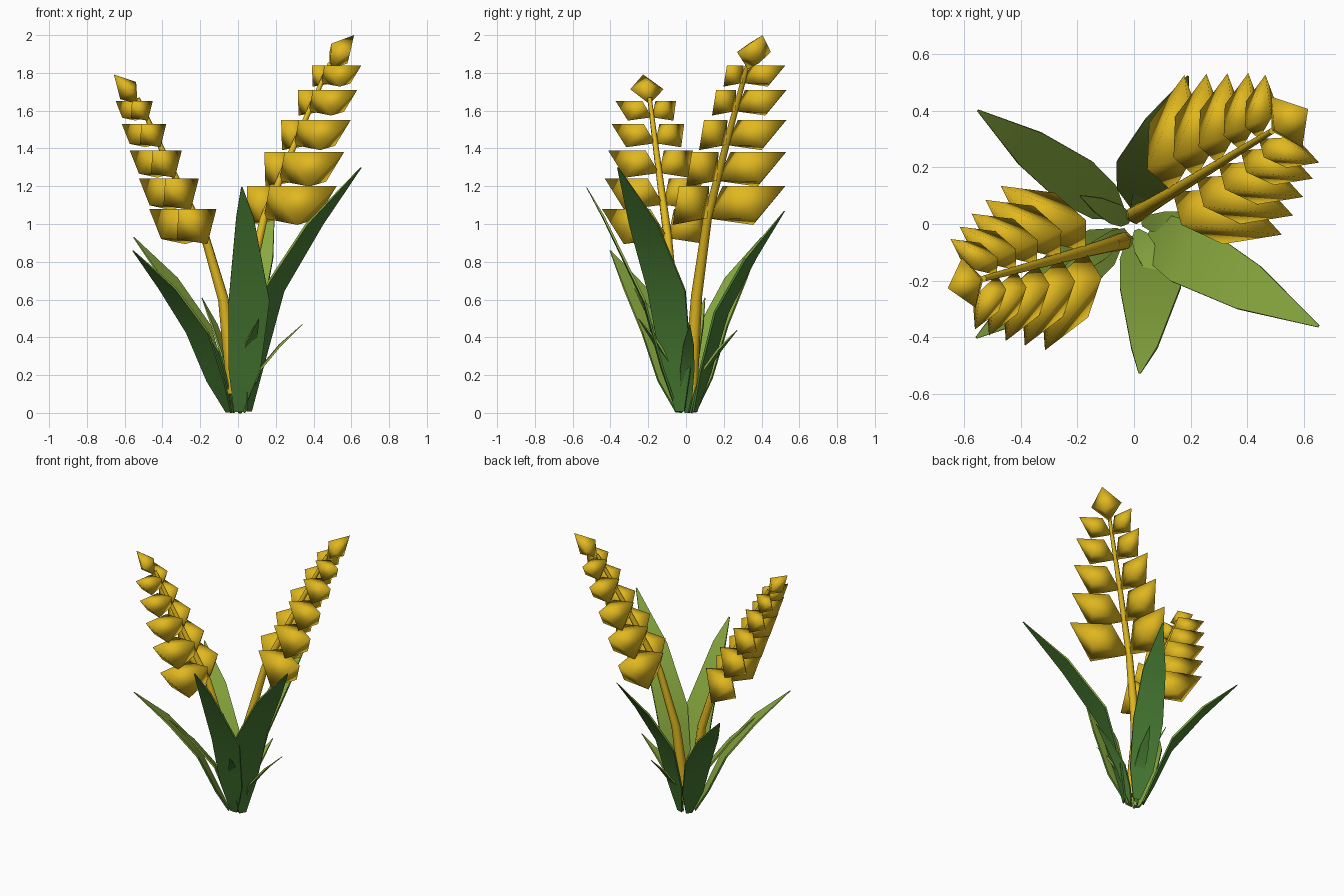
import bpy, bmesh, math
from mathutils import Vector

if "Cube" in bpy.data.objects:
    bpy.data.objects.remove(bpy.data.objects["Cube"])


def material(name, rgb):
    m = bpy.data.materials.new(name)
    m.diffuse_color = (*rgb, 1)
    m.use_nodes = True
    m.node_tree.nodes["Principled BSDF"].inputs["Base Color"].default_value = m.diffuse_color
    return m


GOLD = material("ripe gold", (0.75, 0.48, 0.014))
LEAF_TOP = material("leaf light green", (0.25, 0.40, 0.05))
LEAF_UNDER = material("leaf dark green", (0.068, 0.21, 0.034))


def finish(name, bm, mats, angle=None):
    bmesh.ops.recalc_face_normals(bm, faces=bm.faces)
    for f in bm.faces:
        f.smooth = True
        if len(mats) > 1:
            f.material_index = 0 if f.normal.z > 0.02 else 1
    me = bpy.data.meshes.new(name)
    bm.to_mesh(me)
    bm.free()
    for m in mats:
        me.materials.append(m)
    ob = bpy.data.objects.new(name, me)
    bpy.context.collection.objects.link(ob)
    if angle:
        bpy.ops.object.select_all(action='DESELECT')
        ob.select_set(True)
        bpy.context.view_layer.objects.active = ob
        bpy.ops.object.shade_smooth_by_angle(angle=math.radians(angle))
    return ob


def path_at(path, z):
    # distance along the lean direction at height z
    for (a0, z0), (a1, z1) in zip(path, path[1:]):
        if z <= z1:
            return a0 + (a1 - a0) * (z - z0) / (z1 - z0)
    return path[-1][0]


# Kernel corners (lean, sideways, up) from its root: root, ring of four, point
KERNEL = [(0, 0, 0), (-.035, .115, .17), (.055, .25, -.035), (.22, .175, -.005),
          (.14, .075, .17), (.25, .33, .17)]
TIP = [(0, 0, 0), (.01, 0, .135), (.062, .105, .09), (.11, 0, .03),
       (.062, -.105, .09), (.15, 0, .18)]


def octahedron(bm, pts):
    v = [bm.verts.new(p) for p in pts]
    for i in range(4):
        a, b = v[1 + i], v[1 + (i + 1) % 4]
        bm.faces.new((v[0], a, b))
        bm.faces.new((v[5], b, a))


def stalk(side, origin, lean, path, row_tops, size):
    o, d = Vector(origin), Vector((*lean, 0)).normalized()
    p = Vector((-d.y, d.x, 0))
    up = Vector((0, 0, 1))

    def place(a, b, z):
        return o + d * a + p * b + up * z

    # bent tapered stem
    bm = bmesh.new()
    rings = []
    n = 6
    for i, (a, z) in enumerate(path):
        r = 0.028 if i == 0 else 0.041 - 0.029 * i / (len(path) - 1)
        lo, hi = path[max(i - 1, 0)], path[min(i + 1, len(path) - 1)]
        t = Vector((hi[0] - lo[0], hi[1] - lo[1])).normalized()
        if i == 0:
            t = Vector((0, 1))
        rings.append([bm.verts.new(place(a + r * math.cos(k * math.tau / n) * t.y,
                                         r * math.sin(k * math.tau / n),
                                         z - r * math.cos(k * math.tau / n) * t.x))
                      for k in range(n)])
    for r0, r1 in zip(rings, rings[1:]):
        for k in range(n):
            bm.faces.new((r0[k], r0[(k + 1) % n], r1[(k + 1) % n], r1[k]))
    bm.faces.new(rings[0])
    bm.faces.new(rings[-1])
    finish(side + "_stem", bm, [GOLD], 75)

    # five mirrored pairs of kernels and one at the tip
    bm = bmesh.new()
    for i, top in enumerate(row_tops):
        s = size * (1 - 0.1125 * i)
        z = top - 0.17 * s
        a = path_at(path, z)
        for m in (1, -1):
            octahedron(bm, [place(a + x * s, m * y * s, z + h * s) for x, y, h in KERNEL])
    a, z = path[-1]
    ts = 1 if size == 1 else 0.87
    octahedron(bm, [place(a + x * ts, y * ts, z - 0.03 + h * ts) for x, y, h in TIP])
    finish(side + "_kernels", bm, [GOLD])


stalk("right", (0, .03, 0), (.85, .52),
      [(0, .08), (.01, .3), (.05, .62), (.16, 1.03), (.35, 1.42), (.57, 1.85)],
      [1.20, 1.38, 1.55, 1.71, 1.84], 1.0)
stalk("left", (0, -.05, 0), (-.966, -.26),
      [(.03, .1), (.045, .3), (.08, .6), (.18, .93), (.36, 1.28), (.55, 1.665)],
      [1.08, 1.24, 1.39, 1.53, 1.65], 0.91)

# Blade profile: fraction outward, fraction of height, half width
BLADE = [(.08, .01, .025), (.17, .2, .085), (.33, .5, .108), (.64, .77, .082), (1, 1, .004)]


def leaf(name, tip, width, shift=0.0, bow=0.0, far=None):
    # shift bends the blade sideways, bow bends it outward, far moves its last widening
    t = Vector((tip[0], tip[1], 0))
    d = t.normalized()
    p = Vector((-d.y, d.x, 0))
    bm = bmesh.new()
    rows = []
    for i, (f, h, w) in enumerate(BLADE):
        if far and i == 3:
            f, h, w = far
        f += bow * (0, .7, 1, .5, 0)[i]
        c = t * f + Vector((0, 0, tip[2] * h)) + p * shift * (0, .6, 1, .4, 0)[i]
        thick = (d * 0.75 - Vector((0, 0, 0.5))) * 0.013 * (0.3 if i == 4 else 1)
        rows.append([bm.verts.new(q) for q in (c - p * w * width, c + p * w * width,
                                               c + p * w * width + thick,
                                               c - p * w * width + thick)])
    for r0, r1 in zip(rows, rows[1:]):
        for k in range(4):
            bm.faces.new((r0[k], r0[(k + 1) % 4], r1[(k + 1) % 4], r1[k]))
    bm.faces.new(rows[0])
    bm.faces.new(rows[-1])
    finish(name, bm, [LEAF_TOP, LEAF_UNDER], 40)


# large blades
leaf("leaf_front_right", (.65, -.36, 1.3), 1.05, 0, -.05)
leaf("leaf_front", (.02, -.525, 1.195), 1.0, .05, .09, (.78, .87, .046))
leaf("leaf_front_left", (-.555, -.40, .86), .9, 0, .05)
leaf("leaf_back_left", (-.55, .40, .93), .85, 0, .03)
leaf("leaf_back", (.19, .52, 1.07), .95, .03)
# small shoots
leaf("shoot_right", (.34, .02, .47), .35)
leaf("shoot_back", (.09, .27, .44), .35)
leaf("shoot_back_left", (-.19, .10, .61), .35)
leaf("shoot_front", (.11, -.25, .5), .35)
leaf("shoot_front_left", (-.36, -.27, .66), .35)
